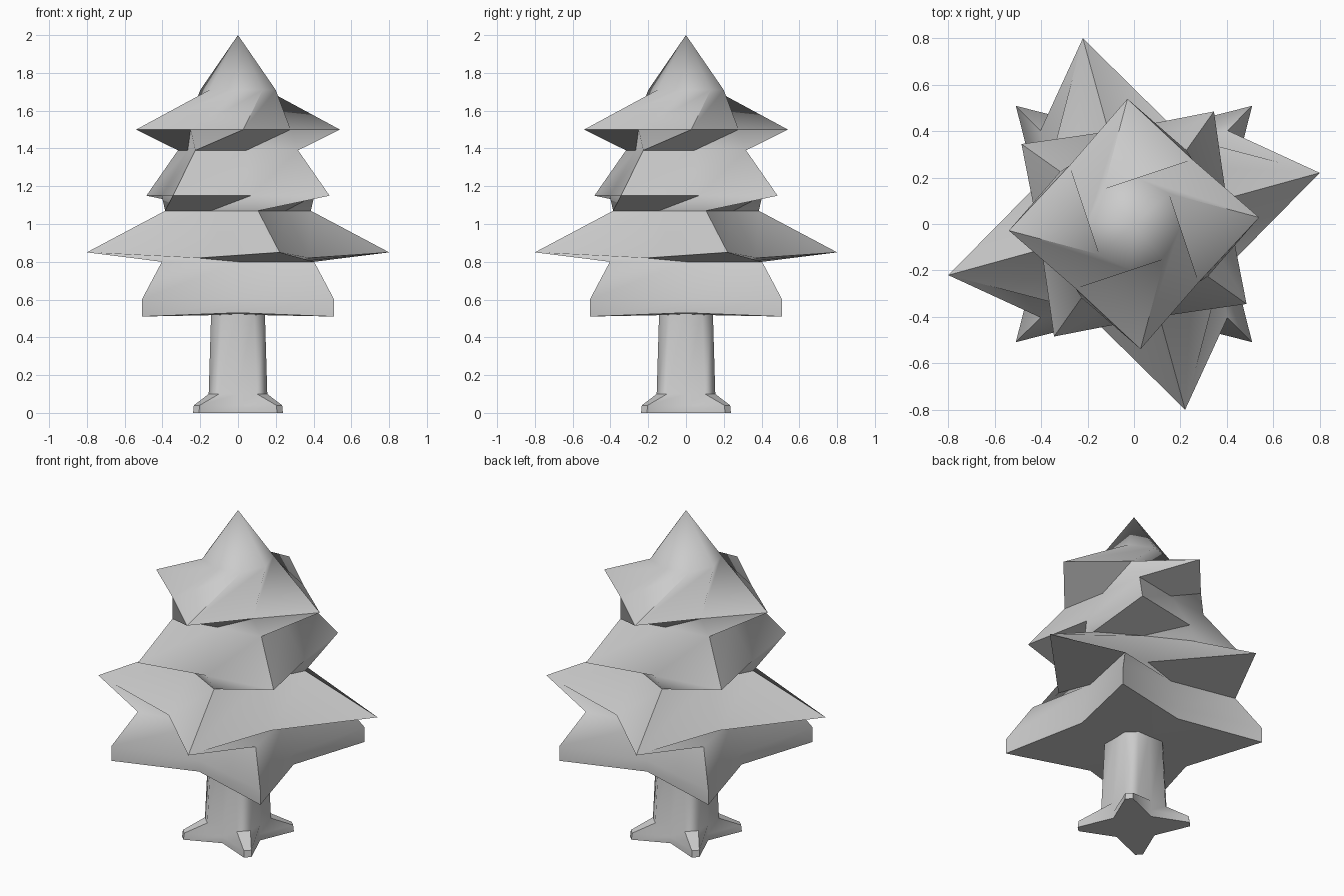
import bpy, bmesh, math

if "Cube" in bpy.data.objects:
    bpy.data.objects.remove(bpy.data.objects["Cube"])


def ring(bm, z, turn, pattern):
    """Four-fold ring; pattern holds (radius, angle offset, height offset) per quarter."""
    verts = []
    for q in range(4):
        for r, off, dz in pattern:
            a = math.radians(turn + off + 90 * q)  # 0 = front, 90 = right
            verts.append(bm.verts.new((r * math.sin(a), -r * math.cos(a), z + dz)))
    return verts


def loft(name, rings, tip=None):
    bm = bmesh.new()
    loops = [ring(bm, *r) for r in rings]
    n = len(loops[0])
    for lo, hi in zip(loops, loops[1:]):
        for i in range(n):
            j = (i + 1) % n
            bm.faces.new((lo[i], lo[j], hi[j], hi[i]))
    # closed underside as a fan
    base = bm.verts.new((0, 0, sum(v.co.z for v in loops[0]) / n))
    for i in range(n):
        bm.faces.new((loops[0][(i + 1) % n], loops[0][i], base))
    # pointed or flat top
    top_z = tip if tip else loops[-1][0].co.z
    apex = bm.verts.new((0, 0, top_z))
    for i in range(n):
        bm.faces.new((loops[-1][i], loops[-1][(i + 1) % n], apex))
    me = bpy.data.meshes.new(name)
    bm.to_mesh(me)
    bm.free()
    ob = bpy.data.objects.new(name, me)
    bpy.context.collection.objects.link(ob)
    bpy.ops.object.select_all(action='DESELECT')
    bpy.context.view_layer.objects.active = ob
    ob.select_set(True)
    bpy.ops.object.shade_smooth_by_angle(angle=math.radians(50))
    return ob


def star(tip, notch, dz=0.0):
    return [(tip, 0, 0), (notch, 45, dz)]


# foliage: stacked four-pointed stars, each tier twisted against the one below
loft("foliage", [
    (0.51, 45, star(0.72, 0.38, 0.02)),
    (0.60, 45, star(0.72, 0.38)),
    (0.80, 45, star(0.57, 0.32)),
    (0.85, 15.4, star(0.83, 0.43, -0.03)),
    (1.07, 15.4, star(0.40, 0.29)),
    (1.15, 54.6, star(0.595, 0.41)),
    (1.39, 54.6, star(0.39, 0.27)),
    (1.50, 93, star(0.54, 0.375)),
    (1.71, 131, star(0.20, 0.20)),
], tip=2.0)


# trunk: slightly tapered, with four roots on the diagonals
def root(tip, notch, half):
    return [(tip, -half, 0), (tip, half, 0), (notch, 45, 0)]


loft("trunk", [
    (0.0, 45, root(0.315, 0.15, 4)),
    (0.04, 45, root(0.31, 0.15, 4)),
    (0.10, 45, root(0.185, 0.152, 12)),
    (0.56, 45, root(0.165, 0.134, 14)),
])
